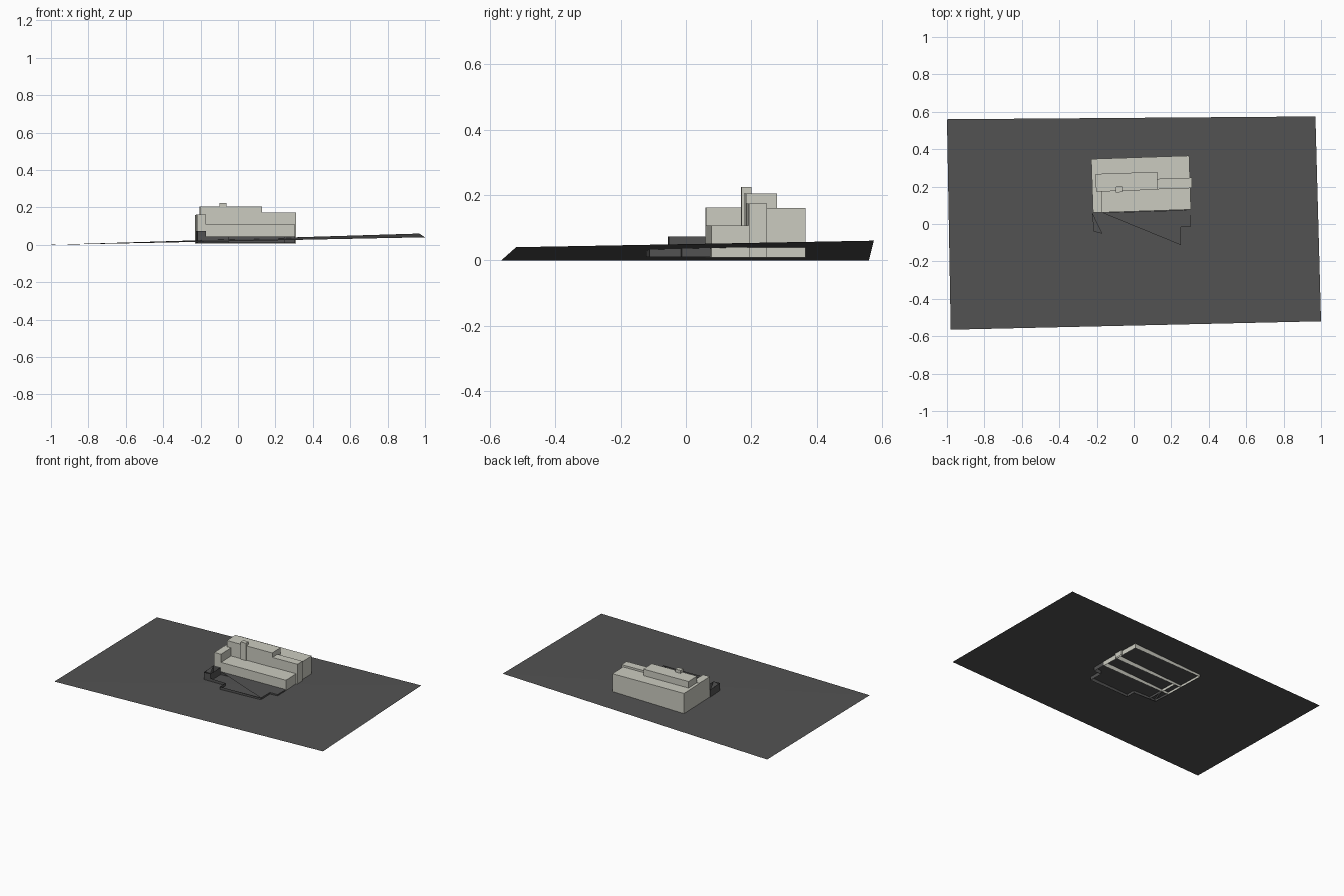
import bpy, bmesh, math

if "Cube" in bpy.data.objects:
    bpy.data.objects.remove(bpy.data.objects["Cube"])


def material(name, rgb):
    m = bpy.data.materials.new(name)
    m.diffuse_color = (*rgb, 1)
    m.use_nodes = True
    m.node_tree.nodes["Principled BSDF"].inputs["Base Color"].default_value = m.diffuse_color
    return m


STONE = material("pale_stone", (0.60, 0.60, 0.53))
ASPHALT = material("dark_grey", (0.085, 0.085, 0.085))


def finish(name, bm, mat):
    me = bpy.data.meshes.new(name)
    bm.to_mesh(me)
    bm.free()
    me.materials.append(mat)
    ob = bpy.data.objects.new(name, me)
    bpy.context.collection.objects.link(ob)
    return ob


def shell(name, outline, z0, z1, mat, cap=None):
    """Vertical walls along a counter-clockwise outline, open below, with a flat cap."""
    bm = bmesh.new()
    low = [bm.verts.new((x, y, z0)) for x, y in outline]
    top = [bm.verts.new((x, y, z1)) for x, y in outline]
    n = len(outline)
    for i in range(n):
        j = (i + 1) % n
        bm.faces.new((low[i], low[j], top[j], top[i]))
    if cap is None:
        bm.faces.new(top)
    else:
        bm.faces.new([bm.verts.new((x, y, z1)) for x, y in cap])
    return finish(name, bm, mat)


# The building sits slightly turned on its plot
ANGLE = math.radians(1.9)
CORNER = (-0.22, 0.06)


def block(name, u0, u1, v0, v1, z1, z0=0.008):
    c, s = math.cos(ANGLE), math.sin(ANGLE)
    pts = [(CORNER[0] + u * c - v * s, CORNER[1] + u * s + v * c)
           for u, v in ((u0, v0), (u1, v0), (u1, v1), (u0, v1))]
    return shell(name, pts, z0, z1, STONE)


# Sloping plot of land
bm = bmesh.new()
bm.faces.new([bm.verts.new(p) for p in (
    (-0.98, -0.565, 0), (1.0, -0.52, 0.04), (0.97, 0.575, 0.06), (-1.0, 0.56, 0))])
bmesh.ops.triangulate(bm, faces=bm.faces[:])
finish("ground", bm, ASPHALT)

# Main building masses
block("front_wing", 0.05, 0.525, 0, 0.115, 0.107)
block("left_wing", 0, 0.05, 0, 0.115, 0.162)
block("rear_wing", 0, 0.525, 0.115, 0.288, 0.16)
block("side_bay", 0.525, 0.535, 0.115, 0.17, 0.173)

# Upper storeys and chimney
block("upper_storey", 0.02, 0.352, 0.112, 0.207, 0.204, 0.1)
block("upper_side_storey", 0.352, 0.525, 0.114, 0.17, 0.173, 0.1)
block("chimney", 0.125, 0.163, 0.105, 0.135, 0.224, 0.1)

# Terrace walls with a part deck
shell("terrace",
      [(-0.17, 0.06), (-0.21, -0.055), (-0.05, -0.06), (-0.05, -0.122),
       (0.25, -0.112), (0.25, -0.015), (0.305, -0.013), (0.305, 0.075)],
      0.01, 0.045, ASPHALT,
      [(-0.17, 0.06), (0.25, -0.112), (0.25, -0.015), (0.305, -0.013), (0.305, 0.075)])

# Raised entrance porch at the left end
shell("porch",
      [(-0.224, 0.06), (-0.217, -0.055), (-0.17, -0.052), (-0.172, 0.06)],
      0.01, 0.073, ASPHALT,
      [(-0.224, 0.06), (-0.217, -0.04), (-0.17, -0.052)])
